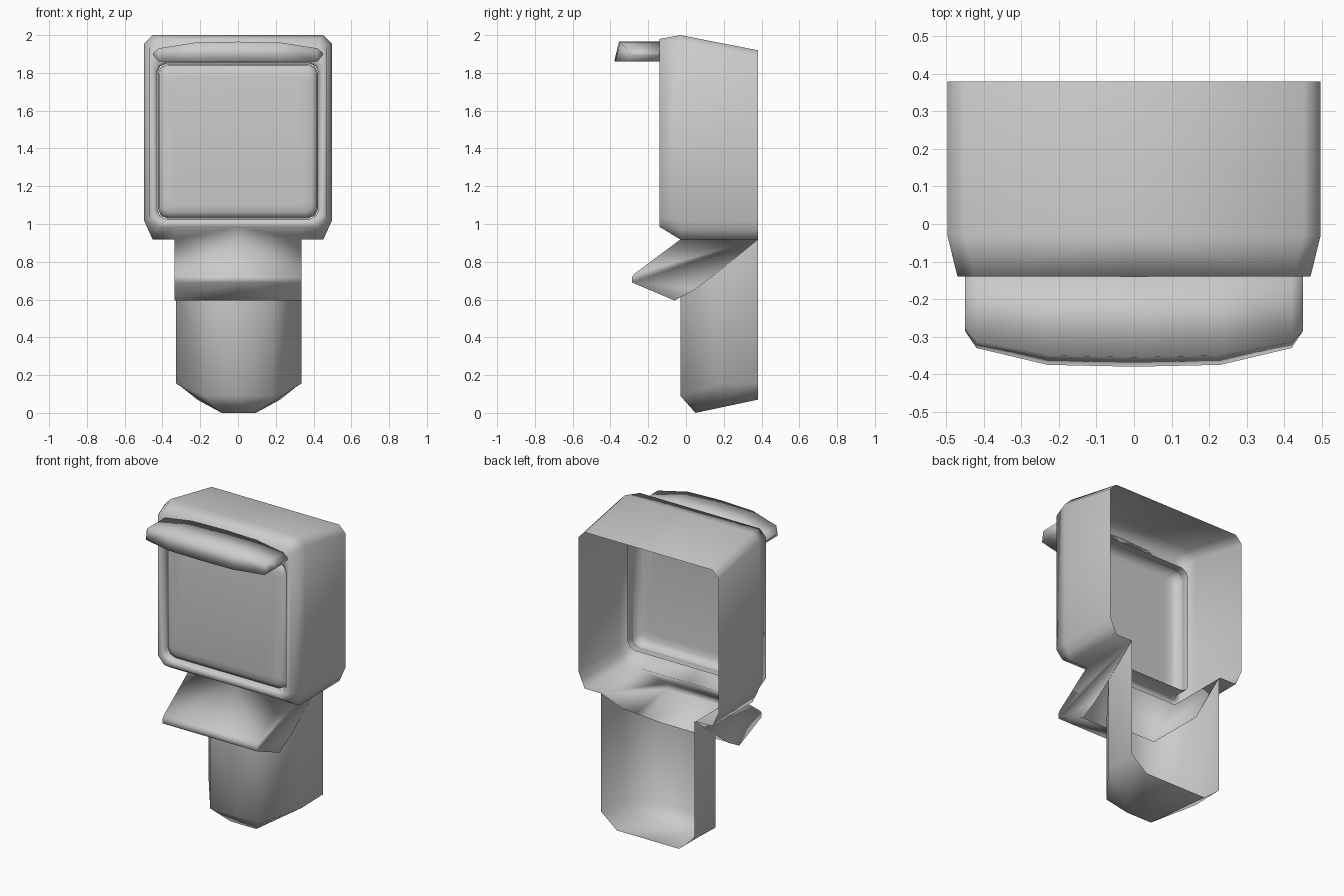
import bpy, bmesh

if "Cube" in bpy.data.objects:
    bpy.data.objects.remove(bpy.data.objects["Cube"])

grey = bpy.data.materials.new("plain grey")
grey.use_nodes = True
grey.diffuse_color = (0.6, 0.6, 0.6, 1)
grey.node_tree.nodes["Principled BSDF"].inputs["Base Color"].default_value = (0.6, 0.6, 0.6, 1)


def make_part(name, *pieces):
    """Weld the +x half of a part, mirror it across the centre and shade it smooth."""
    bm = bmesh.new()
    for verts, faces in pieces:
        vs = [bm.verts.new(v) for v in verts]
        for f in faces:
            bm.faces.new([vs[i] for i in f])
    bmesh.ops.mirror(bm, geom=bm.verts[:] + bm.edges[:] + bm.faces[:], axis='X', merge_dist=0.0005)
    bmesh.ops.remove_doubles(bm, verts=bm.verts[:], dist=0.0005)
    bmesh.ops.recalc_face_normals(bm, faces=bm.faces[:])
    for f in bm.faces:
        f.smooth = True
    mesh = bpy.data.meshes.new(name)
    bm.to_mesh(mesh)
    bm.free()
    mesh.materials.append(grey)
    ob = bpy.data.objects.new(name, mesh)
    bpy.context.collection.objects.link(ob)
    return ob


def loft(rings, skip=(), cap=False):
    """Faces joining successive rows of points; skip holds (row, column) gaps."""
    n = len(rings[0])
    verts = [p for r in rings for p in r]
    faces = [(i * n + j, i * n + j + 1, (i + 1) * n + j + 1, (i + 1) * n + j)
             for i in range(len(rings) - 1) for j in range(n - 1) if (i, j) not in skip]
    if cap:
        faces.append(tuple(range(len(verts) - n, len(verts))))
    return verts, faces


def half_ring(y, w, top, bottom, c, low_c=None, k=0.3, foot=0.335):
    """Half outline of a box, top centre to bottom centre; k 0.5 cuts corners straight, less rounds them."""
    low_c = low_c or c
    return [(0, y, top), (w - c, y, top), (w - c * k, y, top - c * k), (w, y, top - c),
            (w, y, bottom + low_c), (w - c * k, y, bottom + low_c * k),
            (w - c, y, bottom), (foot, y, bottom), (0, y, bottom)]


# housing shell with front rim and screen lip, open at the back and above the ledge
shell = [half_ring(0.38, 0.497, 1.92, 0.918, 0.045, 0.1, k=0.5),
         half_ring(-0.03, 0.497, 2.0, 0.918, 0.045, 0.1, k=0.5),
         half_ring(-0.14, 0.47, 1.98, 0.985, 0.045, 0.05, k=0.5),
         half_ring(-0.14, 0.44, 1.86, 1.015, 0.05),
         half_ring(-0.125, 0.427, 1.85, 1.027, 0.05),
         half_ring(-0.02, 0.427, 1.85, 1.027, 0.05)]

# sloping ledge hanging from the housing floor, open where it runs into the post
profile = [(-0.03, 0.918), (-0.275, 0.735), (-0.285, 0.72), (-0.285, 0.69),
           (-0.06, 0.595), (0.05, 0.655), (0.15, 0.73), (0.38, 0.918)]
ledge = [[(x, y, z) for y, z in profile] for x in (0, 0.335)]
make_part("housing_and_ledge", loft(shell, skip={(0, 7)}),
          loft(ledge, skip={(0, 4), (0, 5), (0, 6)}, cap=True))

# cushion shaped screen
screen = [half_ring(-0.07, 0.424, 1.847, 1.03, 0.05),
          half_ring(-0.11, 0.418, 1.842, 1.036, 0.05),
          half_ring(-0.125, 0.39, 1.815, 1.062, 0.045),
          half_ring(-0.13, 0.35, 1.775, 1.102, 0.04, foot=0.3)]
make_part("screen", loft(screen, cap=True))

# visor, swept from the middle to its tip: (x, top z, upper front y, lower front y, lower z)
visor = [[(x, -0.14, low), (x, -0.14, top), (x, upper, top), (x, lower, low), (x, -0.14, low)]
         for x, top, upper, lower, low in ((0, 1.965, -0.355, -0.38, 1.86),
                                           (0.23, 1.96, -0.35, -0.375, 1.86),
                                           (0.42, 1.93, -0.315, -0.33, 1.86),
                                           (0.45, 1.905, -0.27, -0.285, 1.895))]
make_part("visor", loft(visor, cap=True))

# post with chamfered front and tapered foot, open at the back
post_verts = [(0.331, 0.38, 0.918), (0.331, 0.17, 0.745), (0.18, -0.03, 0.612), (0, -0.03, 0.612),
              (0.331, 0.38, 0.16), (0.331, 0.17, 0.155), (0.18, -0.03, 0.09), (0, -0.03, 0.09),
              (0.22, 0.38, 0.07), (0.09, 0.05, 0), (0, 0.05, 0), (0, 0.38, 0.07)]
post_faces = [(0, 1, 5, 4), (1, 2, 6, 5), (2, 3, 7, 6), (4, 5, 9, 8),
              (5, 6, 9), (6, 7, 10, 9), (8, 9, 10, 11)]
post = make_part("post", (post_verts, post_faces))
post.location.x = 0.004
